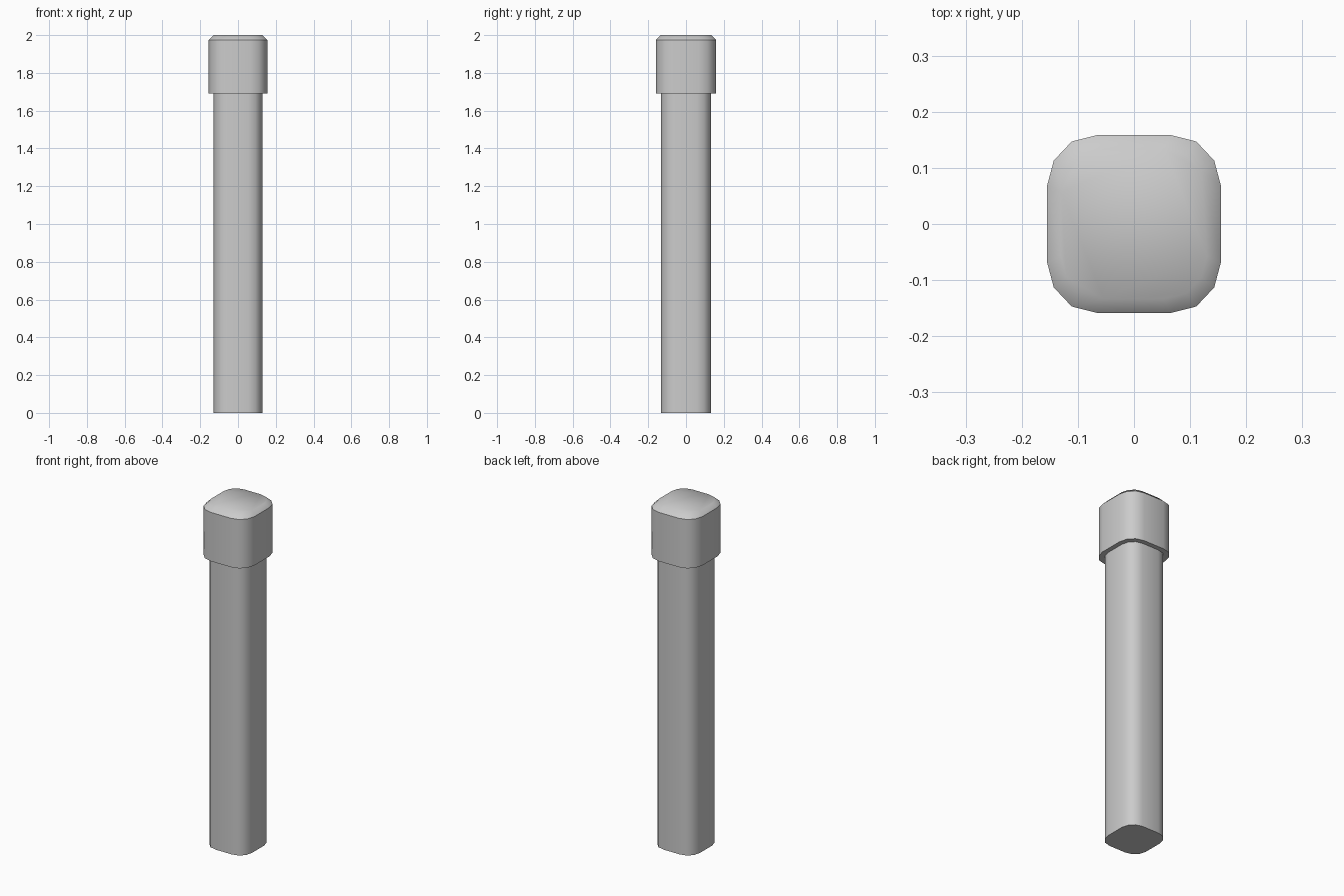
import bpy
import bmesh

if "Cube" in bpy.data.objects:
    bpy.data.objects.remove(bpy.data.objects["Cube"])

# One quadrant of the rounded-square outline, for the full-size cap
QUADRANT = [(0.155, 0.068), (0.143, 0.113), (0.111, 0.147), (0.064, 0.159)]


def outline():
    q = QUADRANT
    return (q + [(-x, y) for x, y in reversed(q)]
            + [(-x, -y) for x, y in q] + [(x, -y) for x, y in reversed(q)])


def loft(name, levels, sharp_levels):
    """Stack scaled copies of the outline; levels are (z, scale)."""
    bm = bmesh.new()
    rings = [[bm.verts.new((x * s, y * s, z)) for x, y in outline()]
             for z, s in levels]
    n = len(rings[0])
    for low, high in zip(rings, rings[1:]):
        for i in range(n):
            j = (i + 1) % n
            bm.faces.new((low[i], low[j], high[j], high[i]))
    bm.faces.new(list(reversed(rings[0])))
    bm.faces.new(rings[-1])
    for f in bm.faces:
        f.smooth = True
    # Crisp edges around the chosen rings
    for k in sharp_levels:
        for i in range(n):
            bm.edges.get((rings[k][i], rings[k][(i + 1) % n])).smooth = False
    mesh = bpy.data.meshes.new(name)
    bm.to_mesh(mesh)
    bm.free()
    obj = bpy.data.objects.new(name, mesh)
    bpy.context.collection.objects.link(obj)
    return obj


# Long shaft
loft("post_shaft", [(0.0, 0.83), (1.69, 0.83)], (0, 1))

# Wider cap with a softly shaded bevelled top
loft("post_cap", [(1.69, 1.0), (1.975, 1.0), (2.0, 0.84)], (0, 1))
